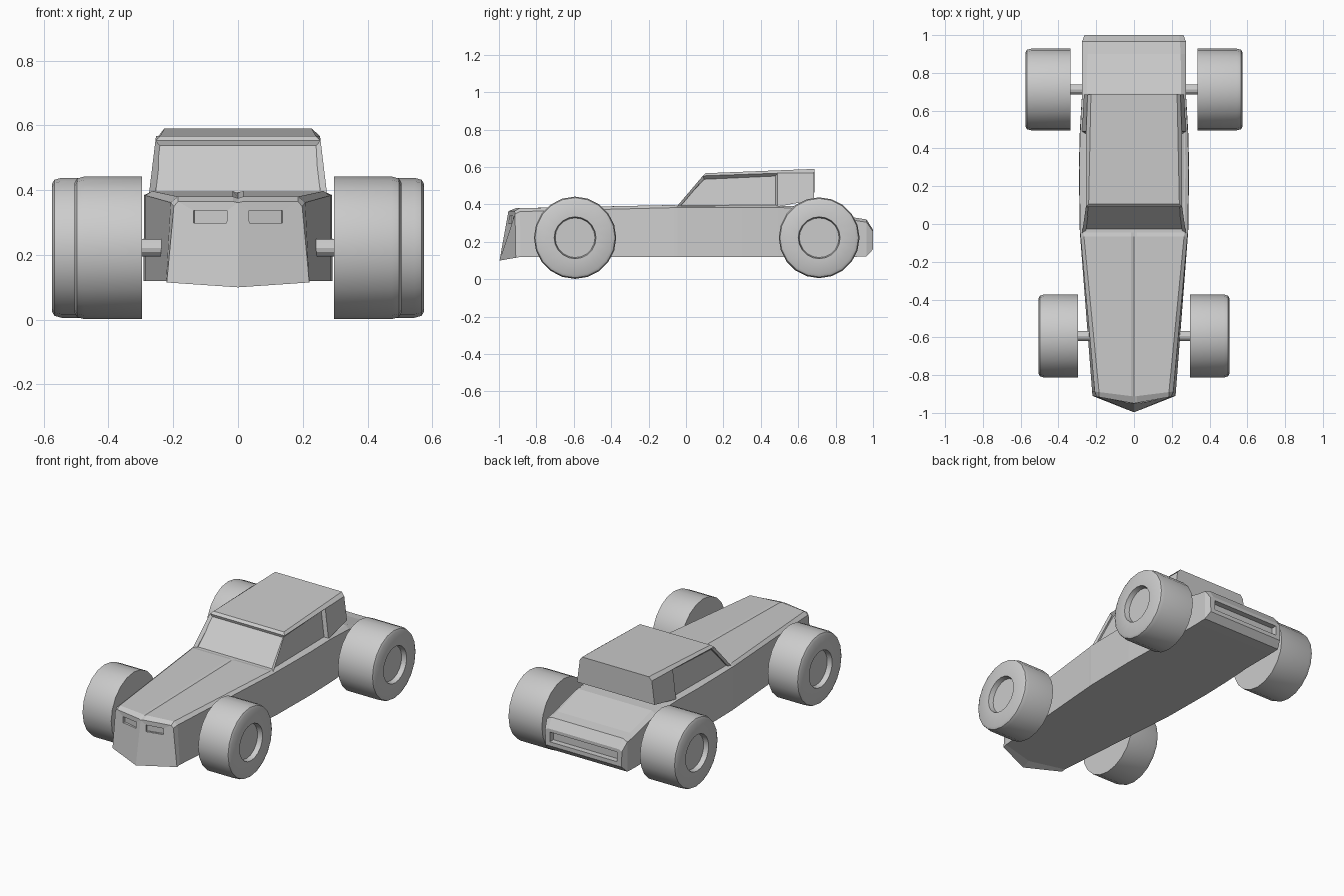
import bpy, bmesh, math
from mathutils import Matrix

if "Cube" in bpy.data.objects:
    bpy.data.objects.remove(bpy.data.objects["Cube"])


def make_object(name, bm):
    bmesh.ops.recalc_face_normals(bm, faces=bm.faces[:])
    me = bpy.data.meshes.new(name)
    bm.to_mesh(me)
    bm.free()
    ob = bpy.data.objects.new(name, me)
    bpy.context.collection.objects.link(ob)
    return ob


def cut(target, name, loc, size, rot=0.0, tilt=0.0):
    bm = bmesh.new()
    bmesh.ops.create_cube(bm, size=1.0)
    bmesh.ops.scale(bm, vec=size, verts=bm.verts[:])
    ob = make_object(name, bm)
    ob.location = loc
    ob.rotation_euler = (tilt, 0, rot)
    ob.hide_render = True
    ob.hide_viewport = True
    ob.display_type = 'WIRE'
    mod = target.modifiers.new(name, 'BOOLEAN')
    mod.operation = 'DIFFERENCE'
    mod.solver = 'EXACT'
    mod.object = ob


# body: mirrored cross-sections lofted from nose to tail
# y, bottom/shoulder/top half width, bottom/shoulder/top z, groove, point at bottom/top
SECTIONS = [
    (-0.910, .220, .198, .185, .115, .350, .365, .004, .087, .040),
    (-0.885, .222, .208, .185, .120, .362, .380, .005, .060, .028),
    (-0.065, .285, .283, .265, .120, .383, .397, .006, 0, 0),
    (-0.045, .287, .285, .268, .120, .385, .393, 0, 0, 0),
    (0.300, .292, .290, .272, .120, .385, .393, 0, 0, 0),
    (0.490, .287, .285, .270, .120, .385, .393, 0, 0, 0),
    (0.690, .275, .275, .250, .120, .370, .388, 0, 0, 0),
    (0.900, .275, .275, .247, .120, .315, .330, 0, 0, 0),
    (0.965, .275, .275, .243, .122, .305, .320, 0, 0, 0),
    (1.000, .260, .262, .240, .160, .255, .265, 0, 0, 0),
]
bm = bmesh.new()
rings = []
for i, (y, wb, ws, wt, zb, zs, zt, g, kb, kt) in enumerate(SECTIONS):
    half = [(0, zb - (.015 if i == 0 else 0)), (wb, zb), (ws, zs),
            (wt, zt), (.015, zt), (0, zt - g)]

    def vert(x, z, low, s):
        k = kb if low else kt
        return bm.verts.new((s * x, y - k * max(0, 1 - x / wb), z))
    right = [vert(x, z, j < 2, 1) for j, (x, z) in enumerate(half)]
    left = [vert(x, z, j < 2, -1) for j, (x, z) in enumerate(half) if x > 0]
    rings.append(right + left[::-1])
n = len(rings[0])
for a, b in zip(rings, rings[1:]):
    for j in range(n):
        bm.faces.new((a[j], a[(j + 1) % n], b[(j + 1) % n], b[j]))
bm.faces.new(rings[0][:6])
bm.faces.new(rings[0][5:] + rings[0][:1])
bm.faces.new(rings[-1])
body = make_object("body", bm)

# headlight and tail recesses
for s, side in ((1, "right"), (-1, "left")):
    cut(body, "headlight_cutter_" + side, (s * .090, -.952, .318),
        (.105, .06, .038), rot=s * .24)
cut(body, "tail_recess_cutter", (0, 1.0, .215), (.46, .07, .06))

# cabin: roof, pillars and recessed windows
HALF = [(.275, -.05, .388), (.255, .09, .553), (.240, .105, .567),
        (.253, .49, .567), (.275, .49, .388), (.246, .685, .567),
        (.228, .688, .590), (.265, .685, .425)]
bm = bmesh.new()
R = [bm.verts.new(p) for p in HALF]
L = [bm.verts.new((-x, y, z)) for x, y, z in HALF]
windows = []
for S in (R, L):
    windows.append(bm.faces.new([S[j] for j in (0, 4, 3, 1)]))
    bm.faces.new([S[j] for j in (4, 7, 5, 3)])
    bm.faces.new([S[j] for j in (1, 3, 5, 6, 2)])


def across(*ids):
    return bm.faces.new([R[j] for j in ids] + [L[j] for j in reversed(ids)])


bm.faces.new((R[1], R[2], L[2], L[1]))
windows.append(across(0, 1))
across(2, 6)
across(7, 5, 6)
across(0, 4)
across(4, 7)
bmesh.ops.recalc_face_normals(bm, faces=bm.faces[:])
bmesh.ops.inset_individual(bm, faces=windows[:2], thickness=.018, depth=-.02)
bmesh.ops.inset_individual(bm, faces=windows[2:], thickness=.012, depth=-.014)
make_object("cabin", bm)


# wheels: tyre profile spun around x, hub dished on the outer side
def wheel(name, s, y, x0, x1, r, seg=20):
    prof = [(x0, 0), (x0, r), (x1 - .03, r), (x1 - .008, r - .006),
            (x1, r - .02), (x1, .112), (x1 - .03, .106), (x1 - .03, 0)]
    bm = bmesh.new()
    vs = [bm.verts.new((s * x, 0, q)) for x, q in prof]
    es = [bm.edges.new(p) for p in zip(vs, vs[1:])]
    bmesh.ops.spin(bm, geom=vs + es, cent=(0, 0, 0), axis=(1, 0, 0),
                   angle=2 * math.pi, steps=seg, use_duplicate=False)
    bmesh.ops.remove_doubles(bm, verts=bm.verts[:], dist=1e-4)
    ob = make_object(name, bm)
    ob.location = (0, y, .222)
    bpy.ops.object.select_all(action='DESELECT')
    ob.select_set(True)
    bpy.context.view_layer.objects.active = ob
    bpy.ops.object.shade_smooth_by_angle(angle=math.radians(35))


# axles
for end, y, x0, x1, r in (("front", -.593, .297, .505, .220),
                          ("rear", .712, .335, .575, .216)):
    for s, side in ((1, "right"), (-1, "left")):
        wheel(f"{end}_{side}_wheel", s, y, x0, x1, r)
    bm = bmesh.new()
    bmesh.ops.create_cone(bm, cap_ends=True, segments=12, radius1=.027,
                          radius2=.027, depth=2 * x0 + .02,
                          matrix=Matrix.Translation((0, y, .222))
                          @ Matrix.Rotation(math.pi / 2, 4, 'Y'))
    make_object(end + "_axle", bm)
